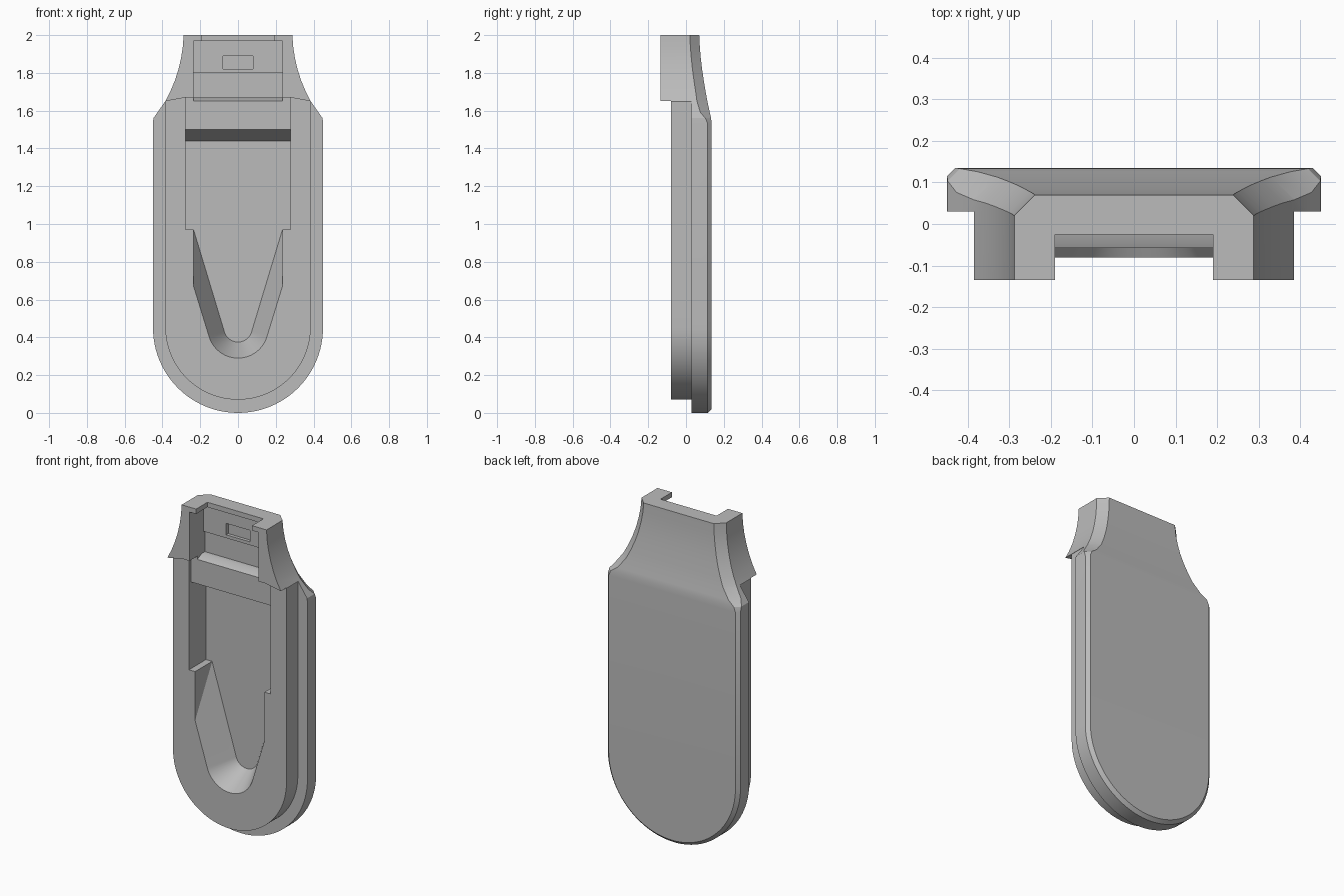
import bpy, bmesh, math
from mathutils import Vector

cube = bpy.data.objects.get("Cube")
if cube:
    bpy.data.objects.remove(cube)

grey = bpy.data.materials.new("plain_grey")
grey.use_nodes = True
tone = (0.5, 0.5, 0.5, 1)
grey.diffuse_color = tone
grey.node_tree.nodes["Principled BSDF"].inputs["Base Color"].default_value = tone


def loft(name, rings):
    """Closed solid skinned through rings of equal point count."""
    bm = bmesh.new()
    loops = [[bm.verts.new(p) for p in ring] for ring in rings]
    n = len(loops[0])
    for a, b in zip(loops, loops[1:]):
        for i in range(n):
            j = (i + 1) % n
            bm.faces.new((a[i], a[j], b[j], b[i]))
    bm.faces.new(loops[0])
    bm.faces.new(loops[-1])
    bmesh.ops.recalc_face_normals(bm, faces=bm.faces)
    mesh = bpy.data.meshes.new(name)
    bm.to_mesh(mesh)
    bm.free()
    mesh.materials.append(grey)
    obj = bpy.data.objects.new(name, mesh)
    bpy.context.collection.objects.link(obj)
    return obj


def at_y(points, y):
    return [(x, y, z) for x, z in points]


def mirrored(half):
    """Complete a right-hand outline with its left-hand twin."""
    return half + [(-x, z) for x, z in reversed(half)]


def front_prism(name, points, y0, y1):
    return loft(name, [at_y(points, y0), at_y(points, y1)])


def side_prism(name, points, w):
    return loft(name, [[(x, y, z) for y, z in points] for x in (-w, w)])


def combine(target, tool, operation):
    mod = target.modifiers.new(operation.lower(), 'BOOLEAN')
    mod.operation, mod.solver, mod.object = operation, 'EXACT', tool
    bpy.context.view_layer.objects.active = target
    bpy.ops.object.modifier_apply(modifier=mod.name)
    bpy.data.objects.remove(tool)


def arc(r, cz, start, steps):
    """Right-hand quarter of a rounded bottom, stopping short of the middle."""
    angles = [math.radians(start + (90 - start) * i / steps) for i in range(steps)]
    return [(r * math.cos(a), cz - r * math.sin(a)) for a in angles]


def u_outline(r, cz, top):
    half = [(r, top)] + arc(r, cz, 0, 24)
    return half + [(0, cz - r)] + [(-x, z) for x, z in reversed(half)]


# Neck: cross-sections with bevelled back corners, flaring to the shoulders
# each station: height, half width, back depth, bevel
stations = [(1.53, .45, .135, .02), (1.56, .448, .133, .03), (1.59, .427, .126, .05),
            (1.65, .385, .113, .055), (1.7, .359, .104, .053), (1.76, .334, .094, .052),
            (1.82, .315, .085, .051), (1.88, .301, .078, .05), (1.94, .292, .073, .05),
            (2.0, .288, .07, .05)]
sections = []
for z, w, back, bevel in stations:
    half = [(w, -.135), (w, back - bevel), (w - bevel, back)]
    sections.append([(x, y, z) for x, y in mirrored(half)])
body = loft("strap_end_body", sections)
body.data.name = "strap_end_body"

# Undercut below the front of the neck
combine(body, front_prism("undercut", mirrored(
    [(.6, 1.4), (.6, 1.65), (.385, 1.65), (.277, 1.67)]), -.3, .03), 'DIFFERENCE')

# Wide back plate with chamfered rear edge
combine(body, loft("back_plate", [
    at_y(u_outline(.45, .45, 1.53), .03),
    at_y(u_outline(.45, .45, 1.53), .115),
    at_y(u_outline(.43, .45, 1.53), .135)]), 'UNION')

# Narrower raised front
front = u_outline(.385, .455, 1.648)
front = [(.28, 1.74)] + front + [(-.28, 1.74)]
combine(body, front_prism("raised_front", front, -.08, .06), 'UNION')

# Square recess running up under the bridge
combine(body, side_prism("recess", [
    (-.3, .97), (.085, .97), (.085, 1.44), (-.058, 1.5), (-.058, 1.67), (-.3, 1.67)],
    .277), 'DIFFERENCE')

# Tapered recess with sloping walls and rounded bottom


def taper(knee, r):
    half = [(.235, 1.0), (.235, knee)] + arc(r, .45, 15, 12)
    return half + [(0, .45 - r)] + [(-x, z) for x, z in reversed(half)]


combine(body, loft("tapered_recess", [
    at_y(taper(.67, .16), -.3), at_y(taper(.67, .16), -.08),
    at_y(taper(.969, .075), .085)]), 'DIFFERENCE')

# Stepped pocket inside the neck
combine(body, side_prism("neck_pocket", [
    (-.3, 1.65), (-.058, 1.65), (-.015, 1.67), (.015, 1.67), (.015, 1.8),
    (0, 1.8), (0, 1.97), (-.3, 1.97)], .235), 'DIFFERENCE')

# Opening through the top edge, and small latch window
for name, w, low, high, depth in (("top_opening", .19, 1.95, 2.1, -.025),
                                  ("latch_window", .08, 1.82, 1.89, .02)):
    combine(body, front_prism(name, mirrored([(w, low), (w, high)]), -.3, depth), 'DIFFERENCE')

# Smooth the curves, keep edges crisp
bpy.ops.object.select_all(action='DESELECT')
body.select_set(True)
bpy.context.view_layer.objects.active = body
bpy.ops.object.shade_smooth_by_angle(angle=math.radians(25))
